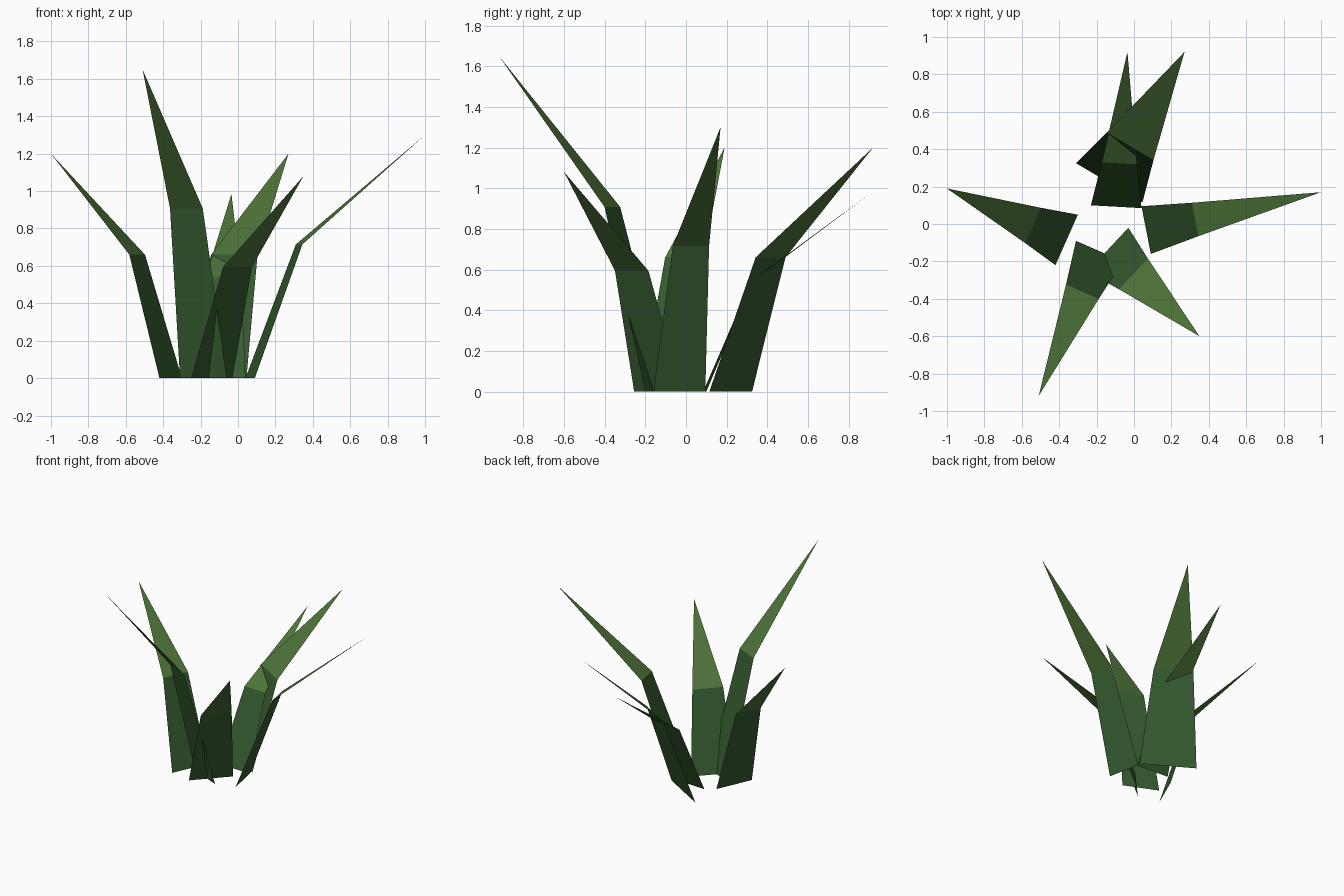
import bpy
from mathutils import Vector

if "Cube" in bpy.data.objects:
    bpy.data.objects.remove(bpy.data.objects["Cube"])


def make_mat(name, color):
    m = bpy.data.materials.new(name)
    m.diffuse_color = (*color, 1)
    m.use_nodes = True
    m.node_tree.nodes["Principled BSDF"].inputs["Base Color"].default_value = m.diffuse_color
    return m


LOWER = make_mat("lower_green", (0.035, 0.105, 0.028))
UPPER = make_mat("upper_green", (0.075, 0.175, 0.04))


def blade(name, base_a, base_b, tip):
    """Folded grass blade: tapering lower quad and a pointed upper triangle."""
    a, b, t = Vector((*base_a, 0)), Vector((*base_b, 0)), Vector(tip)
    centre = (a + b) / 2
    mid = centre.lerp(t, 0.28)      # fold sits close to the base...
    mid.z = t.z * 0.55              # ...but over half way up
    half = (b - a) * 0.35           # 70 % of the base width
    verts = [a, b, mid + half, mid - half, t]
    mesh = bpy.data.meshes.new(name)
    mesh.from_pydata(verts, [], [(0, 1, 2, 3), (3, 2, 4)])
    mesh.materials.append(LOWER)
    mesh.materials.append(UPPER)
    mesh.polygons[1].material_index = 1
    # upper side faces the middle of the tuft
    if mesh.polygons[0].normal.z < 0:
        mesh.flip_normals()
    bpy.context.collection.objects.link(bpy.data.objects.new(name, mesh))


# Six blades fanning out around the centre
blade("left_blade", (-0.30, 0.05), (-0.42, -0.22), (-1.00, 0.19, 1.20))
blade("right_blade", (0.09, -0.16), (0.04, 0.095), (1.00, 0.17, 1.30))
blade("front_tall_blade", (-0.31, -0.09), (-0.06, -0.20), (-0.51, -0.92, 1.65))
blade("front_short_blade", (-0.25, -0.255), (-0.03, -0.02), (0.35, -0.60, 1.08))
blade("back_wide_blade", (-0.31, 0.325), (0.045, 0.115), (0.27, 0.92, 1.20))
blade("back_short_blade", (-0.23, 0.10), (0.04, 0.085), (-0.035, 0.92, 0.985))
